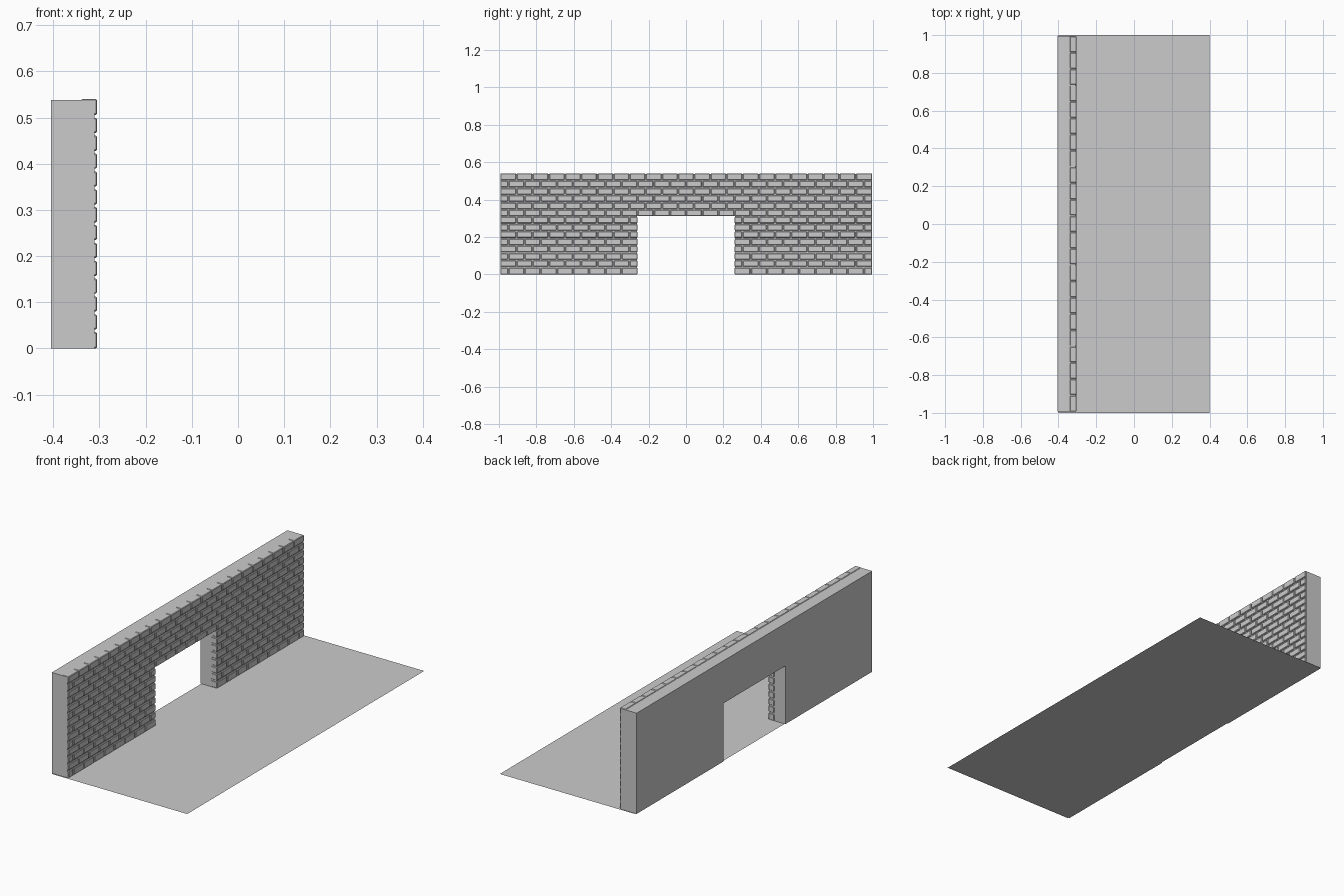
import bpy, bmesh

if "Cube" in bpy.data.objects:
    bpy.data.objects.remove(bpy.data.objects["Cube"])

ROWS, COLS = 14, 23
Y0, Y1 = -0.993, 0.994          # brick face extent
PITCH_Y = (Y1 - Y0) / COLS
PITCH_Z = 0.5415 / ROWS
GAP = 0.005
DOOR_ROWS = 8                   # courses below the lintel
DOOR_A, DOOR_B = Y0 + 8.5 * PITCH_Y, Y0 + 14.5 * PITCH_Y


def finish(name, bm):
    bmesh.ops.recalc_face_normals(bm, faces=bm.faces)
    mesh = bpy.data.meshes.new(name)
    bm.to_mesh(mesh)
    bm.free()
    obj = bpy.data.objects.new(name, mesh)
    bpy.context.collection.objects.link(obj)
    return obj


def box(bm, lo, hi):
    ret = bmesh.ops.create_cube(bm, size=1)
    for v in ret["verts"]:
        for i in range(3):
            v.co[i] = hi[i] if v.co[i] > 0 else lo[i]


# Floor: a single flat sheet
bm = bmesh.new()
bm.faces.new([bm.verts.new((x, y, 0)) for x, y in
              ((-0.4, -1), (0.4, -1), (0.4, 1), (-0.4, 1))])
finish("floor", bm)

# Wall core: doorway profile extruded through its thickness
door_top = 0.311
profile = [(-0.993, 0), (DOOR_A - 0.002, 0), (DOOR_A - 0.002, door_top),
           (DOOR_B + 0.002, door_top), (DOOR_B + 0.002, 0),
           (0.995, 0), (0.995, 0.538), (-0.993, 0.538)]
bm = bmesh.new()
face = bm.faces.new([bm.verts.new((-0.405, y, z)) for y, z in profile])
ext = bmesh.ops.extrude_face_region(bm, geom=[face])
bmesh.ops.translate(bm, vec=(0.094, 0, 0),
                    verts=[g for g in ext["geom"] if isinstance(g, bmesh.types.BMVert)])
finish("wall_core", bm)

# Brick facing: running bond, cut around the doorway
bm = bmesh.new()
for row in range(ROWS):
    z = row * PITCH_Z
    spans = [(Y0, DOOR_A), (DOOR_B, Y1)] if row < DOOR_ROWS else [(Y0, Y1)]
    offset = -0.5 if row % 2 == 0 else 0.0
    for a, b in spans:
        for col in range(COLS + 1):
            start = Y0 + (col + offset) * PITCH_Y
            lo, hi = max(start, a), min(start + PITCH_Y, b)
            if hi - lo < 0.01:
                continue
            # joints only between bricks, not at the ends of a span
            lo += GAP / 2 if lo > a + 1e-4 else 0
            hi -= GAP / 2 if hi < b - 1e-4 else 0
            z_lo = z + (GAP / 2 if row else 0)
            box(bm, (-0.34, lo, z_lo), (-0.305, hi, z + PITCH_Z - GAP / 2 * (row < ROWS - 1) - 0.001))
bricks = finish("brick_facing", bm)
bevel = bricks.modifiers.new("worn_edges", "BEVEL")
bevel.width = 0.003
bevel.segments = 1
